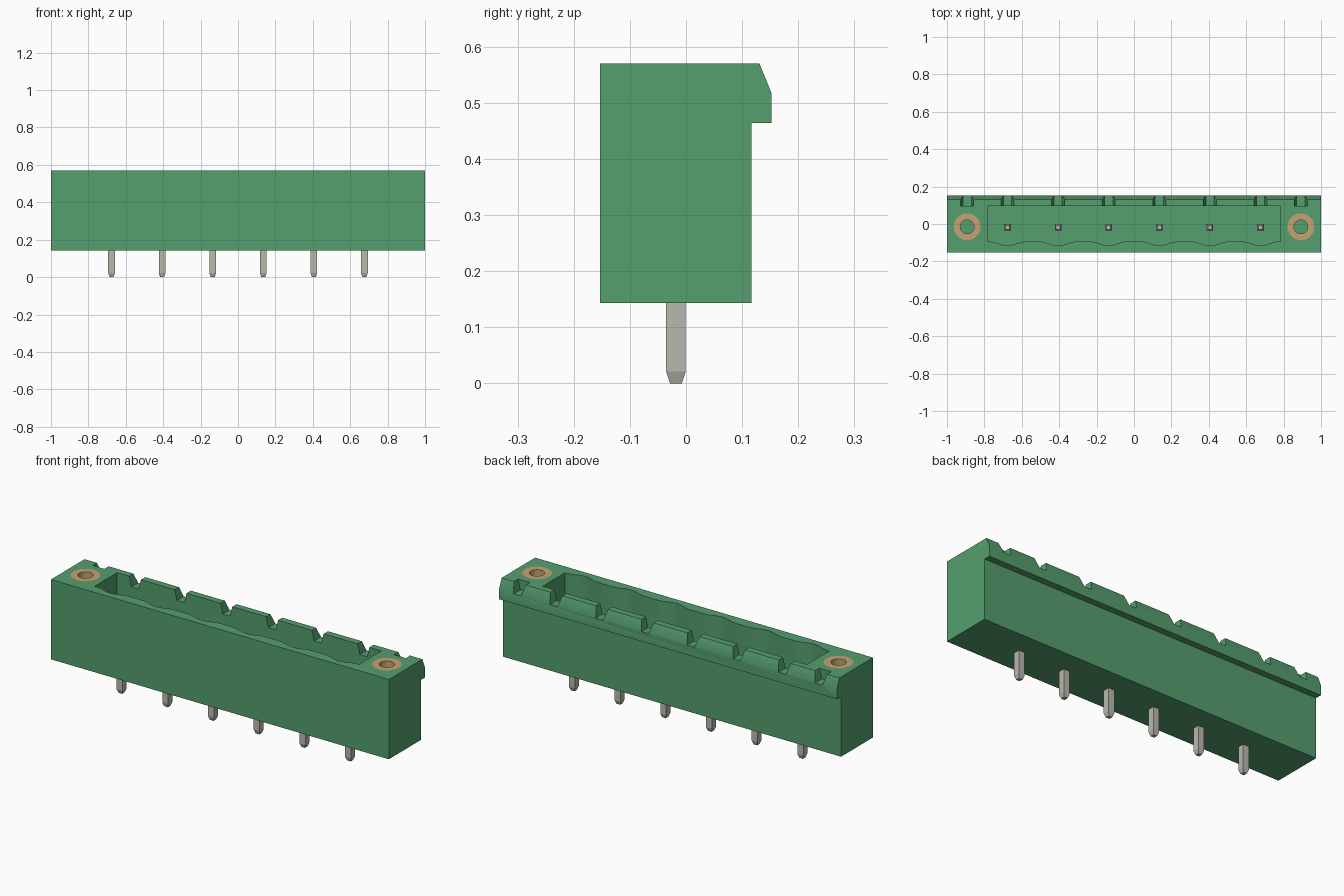
import bpy, bmesh, math

if "Cube" in bpy.data.objects:
    bpy.data.objects.remove(bpy.data.objects["Cube"], do_unlink=True)


def material(name, rgb):
    m = bpy.data.materials.new(name)
    m.use_nodes = True
    m.diffuse_color = (*rgb, 1)
    bsdf = m.node_tree.nodes["Principled BSDF"]
    bsdf.inputs["Base Color"].default_value = (*rgb, 1)
    bsdf.inputs["Roughness"].default_value = 0.6
    return m


GREEN = material("green plastic", (0.09, 0.345, 0.155))
METAL = material("tinned metal", (0.49, 0.48, 0.42))
BRASS = material("brass", (0.55, 0.37, 0.17))


def prism(bm, points, offset):
    """Extrude a closed outline of 3D points along an offset vector."""
    face = bm.faces.new([bm.verts.new(p) for p in points])
    ext = bmesh.ops.extrude_face_region(bm, geom=[face])
    moved = [v for v in ext["geom"] if isinstance(v, bmesh.types.BMVert)]
    bmesh.ops.translate(bm, verts=moved, vec=offset)


def finish(bm, name, mat):
    bmesh.ops.recalc_face_normals(bm, faces=bm.faces[:])
    me = bpy.data.meshes.new(name)
    bm.to_mesh(me)
    bm.free()
    me.materials.append(mat)
    ob = bpy.data.objects.new(name, me)
    bpy.context.collection.objects.link(ob)
    return ob


def activate(ob):
    bpy.ops.object.select_all(action="DESELECT")
    ob.select_set(True)
    bpy.context.view_layer.objects.active = ob


def cut(ob, cutter):
    cutter.hide_render = True
    mod = ob.modifiers.new("cut", "BOOLEAN")
    mod.operation = "DIFFERENCE"
    mod.solver = "EXACT"
    mod.object = cutter
    activate(ob)
    bpy.ops.object.modifier_apply(modifier=mod.name)
    bpy.data.objects.remove(cutter, do_unlink=True)


TOP, BASE, FLOOR = 0.57, 0.143, 0.22
PIN_X = [0.2705 * (i - 2.5) for i in range(6)]
PIN_Y, SCREW_X, SCREW_Y = -0.018, 0.892, -0.015

# Housing: side profile with the overhanging rear lip
bm = bmesh.new()
profile = [(-0.153, BASE), (0.117, BASE), (0.117, 0.464), (0.152, 0.464),
           (0.152, 0.518), (0.131, TOP), (-0.153, TOP)]
prism(bm, [(-1, y, z) for y, z in profile], (2, 0, 0))
housing = finish(bm, "housing", GREEN)

# Socket cavity with one shallow scallop per pin in the front wall
outline = [(0.782, 0.095), (-0.782, 0.095), (-0.782, -0.094)]
for x in PIN_X:
    for k in range(13):
        t = k / 6 - 1
        outline.append((x + 0.095 * t,
                        -0.094 - 0.011 * (1 + math.cos(math.pi * t))))
outline.append((0.782, -0.094))
bm = bmesh.new()
prism(bm, [(x, y, FLOOR) for x, y in outline], (0, 0, 0.5))
cut(housing, finish(bm, "cavity_cutter", GREEN))

# Tapered notches across the rear wall
bm = bmesh.new()
for x in [-SCREW_X] + PIN_X + [SCREW_X]:
    y0 = 0.095 if abs(x) > 0.8 else 0.08
    shape = [(-0.022, 0.516), (0.022, 0.516), (0.035, TOP), (0.035, 0.62),
             (-0.035, 0.62), (-0.035, TOP)]
    prism(bm, [(x + dx, y0, z) for dx, z in shape], (0, 0.12, 0))
cut(housing, finish(bm, "notch_cutter", GREEN))


def ring(r, z, x, n=32):
    return [(x + r * math.cos(2 * math.pi * k / n),
             SCREW_Y + r * math.sin(2 * math.pi * k / n), z) for k in range(n)]


# Bores that hold the threaded inserts
INSERT_Z, R_OUT, R_IN = 0.25, 0.072, 0.037
bm = bmesh.new()
for x in (-SCREW_X, SCREW_X):
    prism(bm, ring(R_OUT, INSERT_Z, x), (0, 0, 0.5))
cut(housing, finish(bm, "bore_cutter", GREEN))
activate(housing)
bpy.ops.object.shade_smooth_by_angle(angle=math.radians(25))

# Brass threaded inserts: open tubes flush with the top
for side, x in (("right", -SCREW_X), ("left", SCREW_X)):
    bm = bmesh.new()
    loops = [[bm.verts.new(p) for p in ring(r, z, x)]
             for r, z in ((R_OUT, INSERT_Z), (R_OUT, TOP), (R_IN, TOP), (R_IN, INSERT_Z))]
    for a, b in zip(loops, loops[1:] + loops[:1]):
        for k in range(32):
            j = (k + 1) % 32
            bm.faces.new((a[k], a[j], b[j], b[k]))
    insert = finish(bm, side + "_insert", BRASS)
    activate(insert)
    bpy.ops.object.shade_smooth_by_angle(angle=math.radians(30))

# Square pins with tapered ends
for i, x in enumerate(PIN_X):
    bm = bmesh.new()
    sections = []
    for h, z in ((0.0105, 0), (0.0175, 0.021), (0.0175, 0.429), (0.0105, 0.45)):
        sections.append([bm.verts.new((x + sx * h, PIN_Y + sy * h, z))
                         for sx, sy in ((-1, -1), (1, -1), (1, 1), (-1, 1))])
    for a, b in zip(sections, sections[1:]):
        for k in range(4):
            j = (k + 1) % 4
            bm.faces.new((a[k], a[j], b[j], b[k]))
    bm.faces.new(sections[0])
    bm.faces.new(sections[-1])
    finish(bm, f"pin_{i + 1}", METAL)
